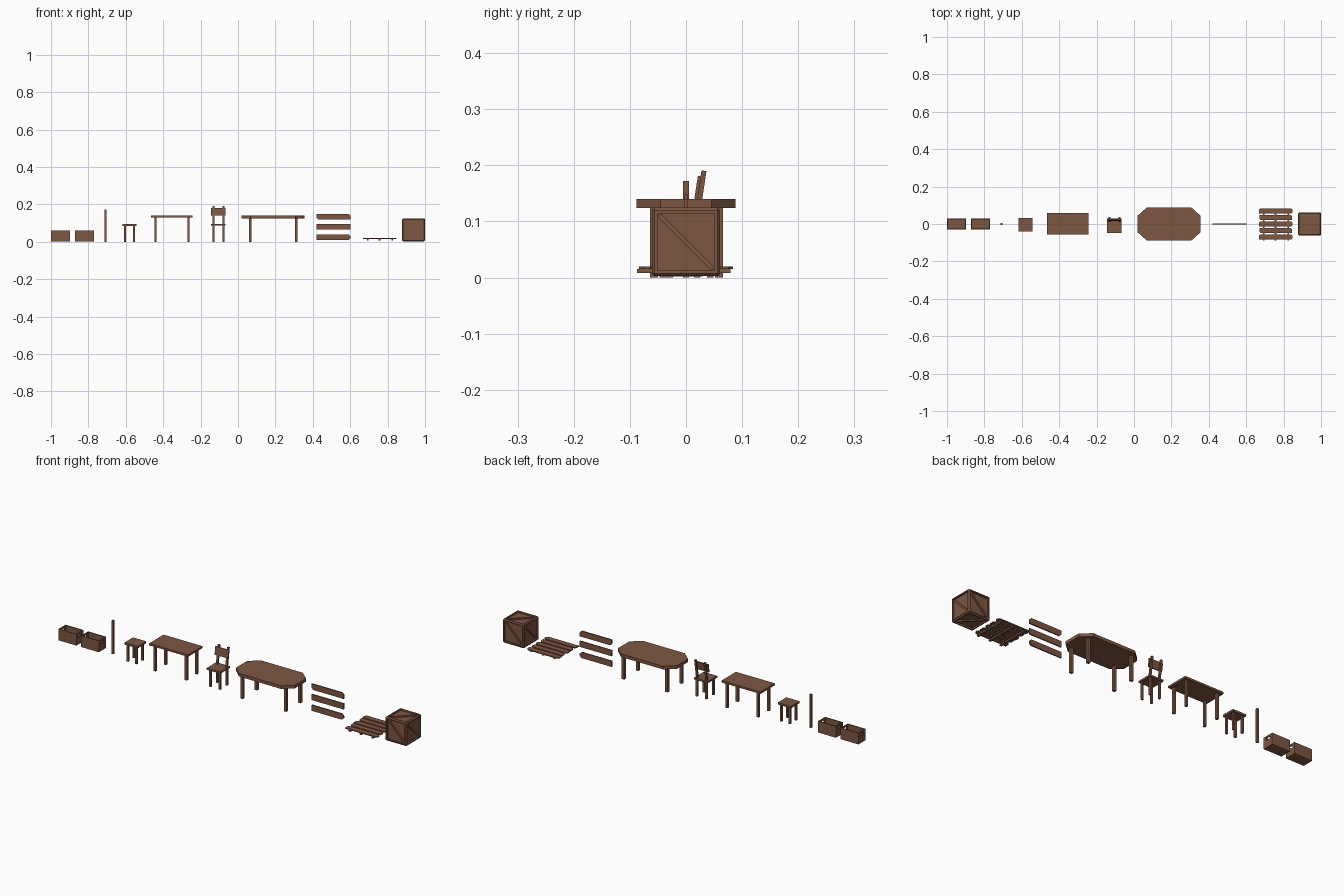
import bpy, bmesh, math
from mathutils import Matrix, Vector

if "Cube" in bpy.data.objects:
    bpy.data.objects.remove(bpy.data.objects["Cube"])

wood = bpy.data.materials.new("brown wood")
wood.diffuse_color = (0.205, 0.095, 0.054, 1)
wood.use_nodes = True
wood.node_tree.nodes["Principled BSDF"].inputs["Base Color"].default_value = wood.diffuse_color


def finish(name, bm):
    bmesh.ops.recalc_face_normals(bm, faces=bm.faces)
    me = bpy.data.meshes.new(name)
    bm.to_mesh(me)
    bm.free()
    me.materials.append(wood)
    ob = bpy.data.objects.new(name, me)
    bpy.context.collection.objects.link(ob)
    return ob


def box(name, x, y, z, rot=None):
    """Box from (min, max) ranges, optionally turned about its centre."""
    bm = bmesh.new()
    size = Matrix.Diagonal((x[1] - x[0], y[1] - y[0], z[1] - z[0], 1))
    mid = Matrix.Translation((sum(x) / 2, sum(y) / 2, sum(z) / 2))
    bmesh.ops.create_cube(bm, size=1, matrix=mid @ (rot or Matrix()) @ size)
    return finish(name, bm)


def slab(name, pts, depth):
    """Extrude a flat outline along the depth vector."""
    bm = bmesh.new()
    f = bm.faces.new([bm.verts.new(p) for p in pts])
    r = bmesh.ops.extrude_face_region(bm, geom=[f], use_keep_orig=True)
    vs = [v for v in r["geom"] if isinstance(v, bmesh.types.BMVert)]
    bmesh.ops.translate(bm, verts=vs, vec=depth)
    return finish(name, bm)


def cut_rect(a0, a1, b0, b1, cuts):
    """Rectangle outline with corner cuts (a size, b size) for each corner."""
    out = []
    corners = [(a0, b0, 1, 1), (a1, b0, -1, 1), (a1, b1, -1, -1), (a0, b1, 1, -1)]
    for i, ((a, b, sa, sb), (ca, cb)) in enumerate(zip(corners, cuts)):
        if not ca:
            out.append((a, b))
            continue
        pair = [(a, b + sb * cb), (a + sa * ca, b)]
        out += pair if i % 2 == 0 else pair[::-1]
    return out


def legs(name, xs, ys, top, w):
    for x in xs:
        for y in ys:
            box(name, (x - w / 2, x + w / 2), (y - w / 2, y + w / 2), (0, top))


# two open boxes with handle slots in the ends
for x0 in (-1.0, -0.872):
    x1, t, h = x0 + 0.102, 0.005, 0.06
    box("open_box_floor", (x0, x1), (-0.029, 0.029), (0.002, 0.007))
    for s in (-0.029, 0.024):
        box("open_box_side", (x0, x1), (s, s + t), (0.002, h))
    for e in (x0, x1 - t):
        box("open_box_end", (e, e + t), (-0.024, 0.024), (0.007, 0.038))
        box("open_box_handle", (e, e + t), (-0.024, 0.024), (0.051, h))
        for s in (-0.024, 0.014):
            box("open_box_end_upright", (e, e + t), (s, s + 0.01), (0.038, 0.051))

# post
box("post", (-0.714, -0.704), (-0.005, 0.005), (0, 0.172))

# stool
box("stool_seat", (-0.618, -0.543), (-0.039, 0.031), (0.086, 0.096))
legs("stool_leg", (-0.605, -0.556), (-0.028, 0.02), 0.086, 0.01)

# rectangular table
box("table_top", (-0.465, -0.244), (-0.057, 0.06), (0.13, 0.14))
legs("table_leg", (-0.441, -0.264), (-0.041, 0.043), 0.13, 0.012)

# chair with leaning back
box("chair_seat", (-0.144, -0.067), (-0.048, 0.03), (0.087, 0.096))
legs("chair_leg", (-0.13, -0.077), (-0.036, 0.019), 0.087, 0.01)
lean = Matrix.Rotation(-0.15, 4, "X")
for x in (-0.13, -0.077):
    box("chair_back_post", (x - 0.005, x + 0.005), (0.02, 0.029), (0.09, 0.191), lean)
box("chair_backrest", (-0.144, -0.067), (0.018, 0.024), (0.14, 0.181), lean)

# large table with cut corners
outline = cut_rect(0.02, 0.355, -0.088, 0.088, [(0.048, 0.043)] * 4)
slab("large_table_top", [(x, y, 0.124) for x, y in outline], (0, 0, 0.016))
legs("large_table_leg", (0.065, 0.312), (-0.057, 0.059), 0.124, 0.014)

# three upright loose planks with clipped corners
c, n = (0.01, 0.01), (0, 0)
for z, cuts in ((0.01, (n, c, c, n)), (0.065, (n, n, n, n)), (0.119, (c, n, c, n))):
    pts = cut_rect(0.42, 0.602, z, z + 0.03, cuts)
    slab("loose_plank", [(x, -0.003, zz) for x, zz in pts], (0, 0.006, 0))

# pallet of five slats over three bearers
for i in range(5):
    y = -0.07 + 0.035 * i
    k, e = (0.008, 0.008), 0.003 * (i % 2)
    cuts = (k, n, k, n) if i % 2 else (n, k, k, k)
    pts = cut_rect(0.667 + e, 0.848 - e, y - 0.014, y + 0.014, cuts)
    slab("pallet_slat", [(a, b, 0.015) for a, b in pts], (0, 0, 0.005))
for x in (0.694, 0.757, 0.825):
    box("pallet_bearer", (x - 0.005, x + 0.005), (-0.087, 0.079), (0.008, 0.015))

# crate: bevelled cube with recessed panels
centre, half = Vector((0.939, 0, 0.0635)), 0.061
bm = bmesh.new()
bmesh.ops.create_cube(bm, size=half * 2, matrix=Matrix.Translation(centre))
bmesh.ops.bevel(bm, geom=bm.edges[:], offset=0.005, segments=1, affect="EDGES")
big = [f for f in bm.faces if f.calc_area() > 0.005]
bmesh.ops.inset_individual(bm, faces=big, thickness=0.007, depth=0)
bm.normal_update()
for f in big:
    r = bmesh.ops.extrude_discrete_faces(bm, faces=[f])
    g = r["faces"][0]
    bmesh.ops.translate(bm, verts=g.verts[:], vec=-0.008 * g.normal)
finish("crate_frame", bm)

# crate diagonal braces, one on each face
d, w, p = 0.049, 0.006, half - 0.002
brace = [(-d, d), (-d, d - w), (d - w, -d), (d, -d), (d, -d + w), (-d + w, d)]
turns = [Matrix.Rotation(a * math.pi / 2, 4, "Z") for a in range(4)]
turns += [Matrix.Rotation(s * math.pi / 2, 4, "Y") for s in (-1, 1)]
for m in turns:
    pts = [centre + m @ Vector((p, a, b)) for a, b in brace]
    slab("crate_brace", pts, m @ Vector((-0.007, 0, 0)))
